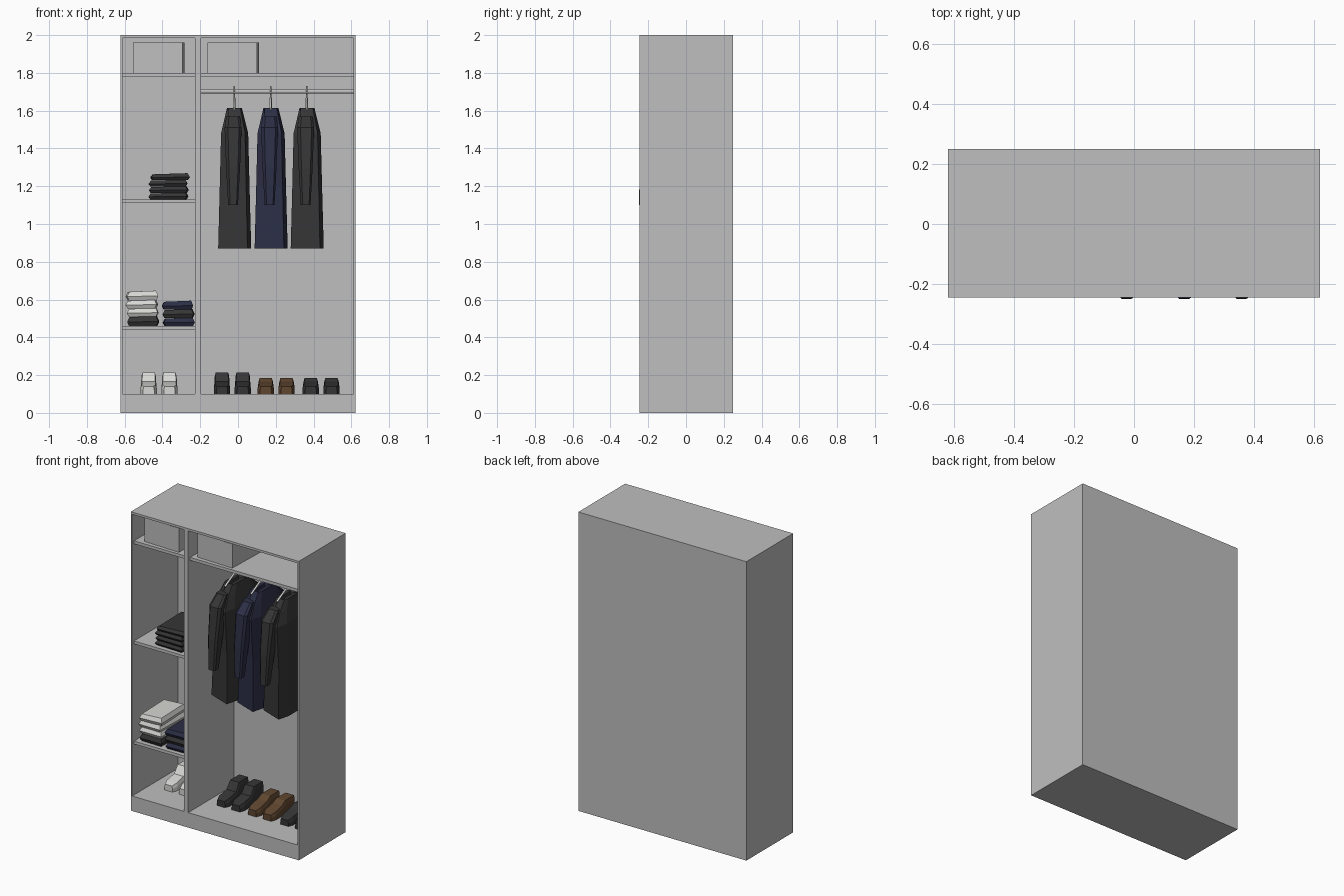
import bpy, bmesh, math, random
from mathutils import Matrix, Vector

random.seed(4)
cube = bpy.data.objects.get("Cube")
if cube:
    bpy.data.objects.remove(cube)


def material(name, r, g, b):
    m = bpy.data.materials.new(name)
    m.use_nodes = True
    m.diffuse_color = (r, g, b, 1)
    m.node_tree.nodes["Principled BSDF"].inputs["Base Color"].default_value = (r, g, b, 1)
    return m


GREY = material("panel grey", 0.52, 0.52, 0.52)
WHITE = material("off white", 0.68, 0.68, 0.66)
BLACK = material("charcoal", 0.036, 0.036, 0.036)
NAVY = material("navy", 0.025, 0.028, 0.06)
BROWN = material("brown leather", 0.117, 0.062, 0.03)


def finish(bm, name, mat):
    bmesh.ops.recalc_face_normals(bm, faces=bm.faces)
    mesh = bpy.data.meshes.new(name)
    bm.to_mesh(mesh)
    bm.free()
    mesh.materials.append(mat)
    ob = bpy.data.objects.new(name, mesh)
    bpy.context.collection.objects.link(ob)
    return ob


def box(name, x0, x1, y0, y1, z0, z1, mat, turn=0):
    bm = bmesh.new()
    mid = Vector((x0 + x1, y0 + y1, z0 + z1)) / 2
    m = Matrix.Translation(mid) @ Matrix.Rotation(math.radians(turn), 4, 'Z')
    bmesh.ops.create_cube(bm, size=1, matrix=m @ Matrix.Diagonal((x1 - x0, y1 - y0, z1 - z0, 1)))
    return finish(bm, name, mat)


def loft(name, rings, mat):
    """Skin a closed surface over a list of equal-length point rings."""
    bm = bmesh.new()
    loops = [[bm.verts.new(p) for p in ring] for ring in rings]
    n = len(loops[0])
    for a, b in zip(loops, loops[1:]):
        for i in range(n):
            j = (i + 1) % n
            bm.faces.new((a[i], a[j], b[j], b[i]))
    bm.faces.new(loops[0])
    bm.faces.new(loops[-1])
    return finish(bm, name, mat)


def tube(name, points, radius, mat):
    curve = bpy.data.curves.new(name, 'CURVE')
    curve.dimensions = '3D'
    curve.bevel_depth = radius
    curve.bevel_resolution = 1
    curve.use_fill_caps = True
    spline = curve.splines.new('POLY')
    spline.points.add(len(points) - 1)
    for p, co in zip(spline.points, points):
        p.co = (*co, 1)
    curve.materials.append(mat)
    ob = bpy.data.objects.new(name, curve)
    bpy.context.collection.objects.link(ob)


# Wardrobe carcass
W, F, B = 0.622, -0.245, 0.25
box("left_side", 0.612, W, F, B, 0, 2, GREY)
box("right_side", -W, -0.612, F, B, 0, 2, GREY)
box("top_panel", -0.612, 0.612, F, B, 1.985, 2, GREY)
box("base", -0.612, 0.612, F, B, 0, 0.10, GREY)
box("back_panel", -0.612, 0.612, 0.24, B, 0.10, 1.985, GREY)
box("divider", -0.228, -0.197, F, 0.24, 0.10, 1.985, GREY)

# Shelves and hanging rail
for z in (0.44, 1.11, 1.78):
    box("side_shelf", -0.612, -0.228, -0.225, 0.24, z, z + 0.02, GREY)
box("hat_shelf", -0.197, 0.612, -0.225, 0.24, 1.78, 1.80, GREY)
tube("hanging_rail", [(-0.197, 0, 1.702), (0.612, 0, 1.702)], 0.013, GREY)

# Storage boxes
for x in (-0.42, -0.025):
    box("storage_box", x - 0.131, x + 0.131, -0.20, 0.13, 1.80, 1.96, GREY, -1.8)

# Hanging jackets
OUTLINE = [(-0.085, -0.13), (0.07, -0.19), (0.09, -0.11),
           (0.09, 0.12), (0.065, 0.19), (-0.08, 0.14)]
BODY = [(0.87, 1, 1), (1.2, 0.9, 0.94), (1.48, 0.82, 1), (1.56, 0.6, 0.72),
        (1.615, 0.45, 0.42), (1.58, 0.3, 0.3)]
SLEEVE = [(1.57, 0.12, 0.036, 0.03), (1.51, 0.175, 0.045, 0.045),
          (1.3, 0.208, 0.037, 0.036), (1.10, 0.225, 0.026, 0.025)]
SECTION = [(-1, -0.5), (-0.6, -1), (0.7, -1), (1, -0.6), (1, 0.8), (-1, 0.8)]


def jacket(cx, mat):
    loft("jacket_body", [[(cx + x * sx, y * sy, z) for x, y in OUTLINE]
                         for z, sx, sy in BODY], mat)
    for side in (1, -1):
        loft("jacket_sleeve", [[(cx - 0.006 + u * hx, side * (v * hy - y), z) for u, v in SECTION]
                               for z, y, hx, hy in SLEEVE], mat)
        # Lapel standing beside the hanger
        loft("jacket_collar", [[(cx + side * 0.026 + u * 0.012, v * d, z)
                                for u, v in SECTION]
                               for z, d in ((1.54, 0.12), (1.615, 0.07))], mat)
    tube("hanger_arms", [(cx, -0.11, 1.608), (cx, 0, 1.665), (cx, 0.11, 1.608)], 0.007, WHITE)
    hook = [(cx, 0, 1.665), (cx, 0, 1.684)]
    hook += [(cx, 0.019 * math.sin(t), 1.703 - 0.024 * math.cos(t))
             for t in [math.radians(a) for a in range(30, 290, 30)]]
    tube("hanger_hook", hook, 0.004, WHITE)


for cx, mat in ((-0.02, BLACK), (0.173, NAVY), (0.364, BLACK)):
    jacket(cx, mat)


# Folded clothes
def folded(cx, width, z, height, mat):
    cx += random.uniform(-0.006, 0.006)
    turn = Matrix.Rotation(math.radians(random.uniform(-2, 2)), 3, 'Z')
    rings = []
    for k, inset in ((0, 0.01), (0.45, 0), (1, 0.012)):
        hx, hy = width / 2 - inset, 0.135 - inset
        rings.append([Vector((cx, -0.07, z + k * height)) +
                      turn @ Vector((u * hx, v * hy, u * 0.003 * k))
                      for u, v in ((-1, -1), (1, -1), (1, 1), (-1, 1))])
    loft("folded_garment", rings, mat)


def stack(cx, width, z, layers):
    for height, mat in layers:
        folded(cx, width, z, height, mat)
        z += height


stack(-0.365, 0.205, 1.13, [(0.034, BLACK)] * 4)
stack(-0.505, 0.165, 0.46, [(0.05, BLACK), (0.043, WHITE), (0.043, WHITE), (0.048, WHITE)])
stack(-0.318, 0.165, 0.46, [(0.042, NAVY), (0.045, BLACK), (0.044, NAVY)])


# Shoes: side profile widened in slices from toe to heel
def shoe(cx, heel, mat):
    rings = []
    for y, half, top in ((-0.06, 0.03, 0.14), (-0.025, 0.043, 0.15), (0.05, 0.041, 0.165),
                         (0.085, 0.038, heel), (0.18, 0.036, heel)):
        rings.append([(cx - half, y, 0.10), (cx + half, y, 0.10), (cx + half, y, top - 0.02),
                      (cx + half * 0.85, y, top), (cx - half * 0.85, y, top),
                      (cx - half, y, top - 0.02)])
    loft("shoe", rings, mat)


for cx, heel, mat in ((-0.418, 0.215, WHITE), (-0.03, 0.215, BLACK),
                      (0.202, 0.185, BROWN), (0.44, 0.185, BLACK)):
    for side in (-1, 1):
        shoe(cx + side * 0.055, heel, mat)
